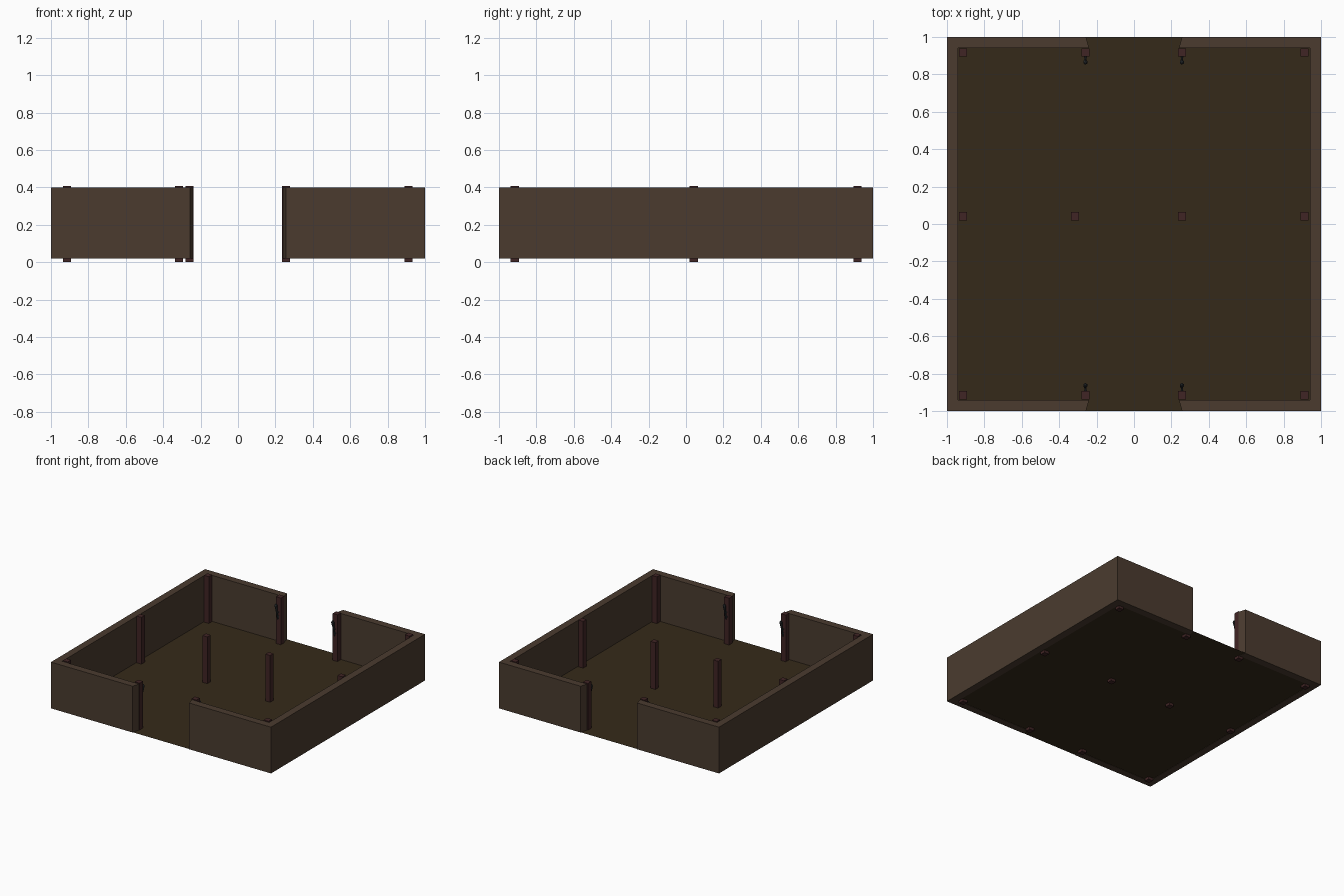
import bpy, bmesh, math
from mathutils import Vector

if "Cube" in bpy.data.objects:
    bpy.data.objects.remove(bpy.data.objects["Cube"])


def material(name, rgb):
    m = bpy.data.materials.new(name)
    m.diffuse_color = (*rgb, 1)
    m.use_nodes = True
    m.node_tree.nodes["Principled BSDF"].inputs["Base Color"].default_value = m.diffuse_color
    return m


STONE = material("wall_brown", (0.069, 0.044, 0.028))
EARTH = material("floor_brown", (0.036, 0.023, 0.010))
WOOD = material("post_red_brown", (0.051, 0.018, 0.018))
IRON = material("dark_iron", (0.028, 0.034, 0.038))


def finish(name, bm, mat):
    bmesh.ops.recalc_face_normals(bm, faces=bm.faces)
    mesh = bpy.data.meshes.new(name)
    bm.to_mesh(mesh)
    bm.free()
    mesh.materials.append(mat)
    ob = bpy.data.objects.new(name, mesh)
    bpy.context.collection.objects.link(ob)
    return ob


def prism(name, outline, z0, z1, mat):
    bm = bmesh.new()
    face = bm.faces.new([bm.verts.new((x, y, z0)) for x, y in outline])
    ext = bmesh.ops.extrude_face_region(bm, geom=[face])
    verts = [g for g in ext["geom"] if isinstance(g, bmesh.types.BMVert)]
    bmesh.ops.translate(bm, verts=verts, vec=(0, 0, z1 - z0))
    if face.is_valid is False or len(bm.faces) < len(outline) + 2:
        bmesh.ops.holes_fill(bm, edges=bm.edges)
    return finish(name, bm, mat)


def box(name, x, y, z0, z1, sx, sy, mat):
    a, b = sx / 2, sy / 2
    return prism(name, [(x - a, y - b), (x + a, y - b), (x + a, y + b), (x - a, y + b)], z0, z1, mat)


def add_rod(bm, p, q, r1, r2, sides=6):
    # tapered rod between two points
    p, q = Vector(p), Vector(q)
    rot = (q - p).to_track_quat('Z', 'Y').to_matrix().to_4x4()
    rot.translation = (p + q) / 2
    bmesh.ops.create_cone(bm, cap_ends=True, segments=sides, radius1=r1, radius2=r2,
                          depth=(q - p).length, matrix=rot)


# C-shaped wall halves with splayed gate ends
for side, s in (("left", -1), ("right", 1)):
    outline = [(0.257, -1), (1, -1), (1, 1), (0.257, 1),
               (0.24, 0.94), (0.94, 0.94), (0.94, -0.94), (0.24, -0.94)]
    prism(side + "_wall", [(s * x, y) for x, y in outline], 0.02, 0.40, STONE)

# Floor sheet
bm = bmesh.new()
bmesh.ops.create_grid(bm, x_segments=1, y_segments=1, size=1)
floor = finish("floor", bm, EARTH)
floor.location.z = 0.022

# Posts: front and back rows plus the offset middle row
rows = {"front": (-0.915, (-0.914, -0.26, 0.256, 0.912)),
        "middle": (0.042, (-0.914, -0.315, 0.256, 0.912)),
        "back": (0.917, (-0.914, -0.26, 0.256, 0.912))}
for row, (y, xs) in rows.items():
    for i, x in enumerate(xs):
        box(f"{row}_post_{i + 1}", x, y, 0, 0.406, 0.044, 0.044, WOOD)

# Torches on the inner faces of the gate posts
for row, s in (("front", -1), ("back", 1)):
    y0, xs = rows[row]
    wall = y0 - s * 0.022
    for side, x in (("left", xs[1]), ("right", xs[2])):
        bm = bmesh.new()
        y = lambda d: wall - s * d
        add_rod(bm, (x, y(0.008), 0.23), (x, y(0.026), 0.325), 0.005, 0.008)
        add_rod(bm, (x, y(0.025), 0.32), (x, y(0.031), 0.352), 0.009, 0.012)
        add_rod(bm, (x, y(0.031), 0.352), (x, y(0.033), 0.365), 0.012, 0.005)
        add_rod(bm, (x, y(-0.002), 0.285), (x, y(0.02), 0.285), 0.006, 0.006)
        add_rod(bm, (x, y(-0.001), 0.25), (x, y(0.004), 0.25), 0.009, 0.009)
        finish(f"{row}_{side}_torch", bm, IRON)
